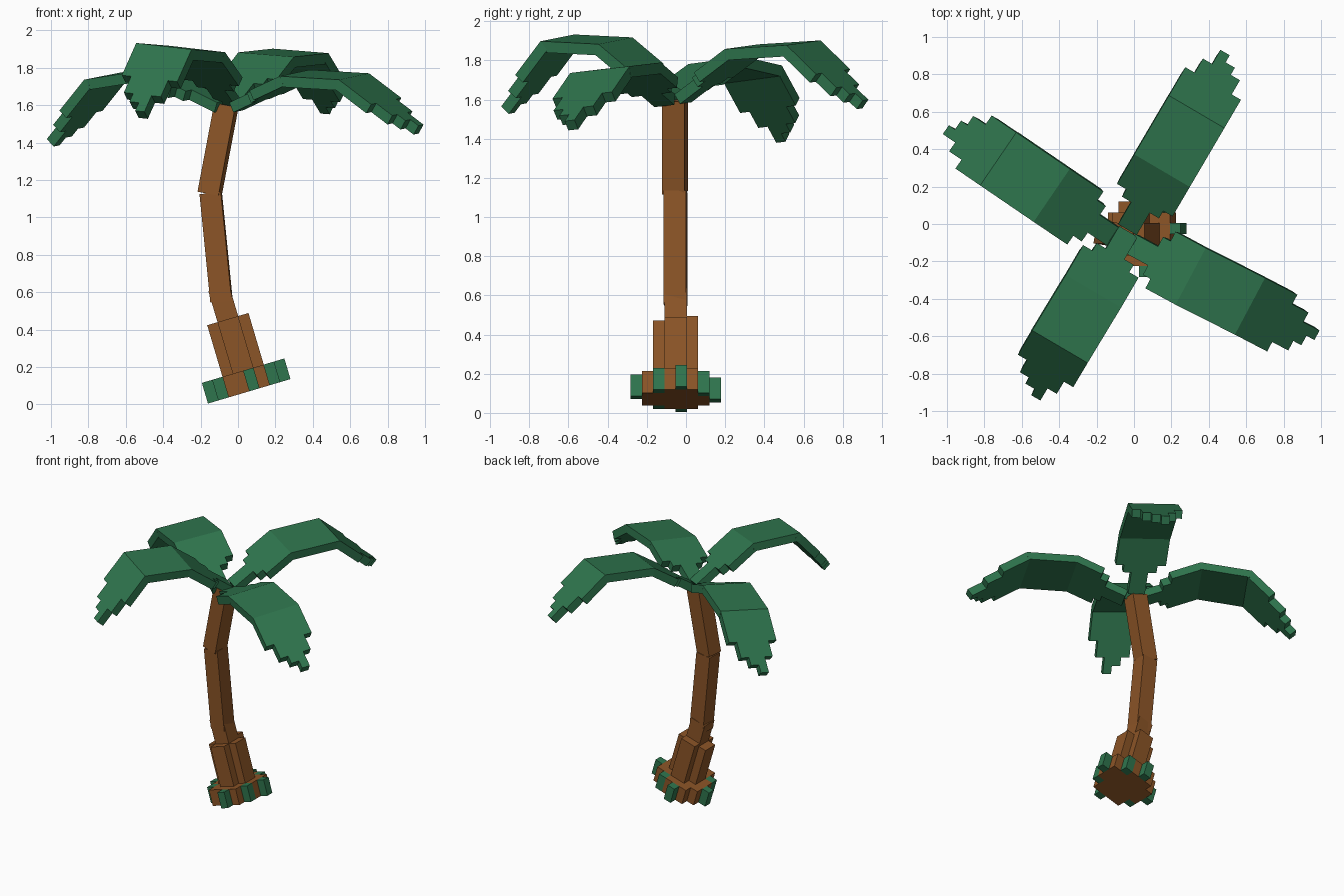
import bpy, bmesh, math
from mathutils import Vector, Matrix

if "Cube" in bpy.data.objects:
    bpy.data.objects.remove(bpy.data.objects["Cube"])

U = 0.0575  # block size shared by every part


def material(name, rgb):
    m = bpy.data.materials.new(name)
    m.diffuse_color = (*rgb, 1)
    m.use_nodes = True
    m.node_tree.nodes["Principled BSDF"].inputs["Base Color"].default_value = m.diffuse_color
    return m


GREEN = material("leaf green", (0.028, 0.178, 0.075))
BROWN = material("bark brown", (0.26, 0.09, 0.02))


def finish(bm, name, mat):
    bmesh.ops.recalc_face_normals(bm, faces=bm.faces)
    me = bpy.data.meshes.new(name)
    bm.to_mesh(me)
    bm.free()
    me.materials.append(mat)
    ob = bpy.data.objects.new(name, me)
    bpy.context.collection.objects.link(ob)
    return ob


def slab(bm, origin, a, b, depth, cols):
    """Stepped plate: column i covers cols[i] = (start, end) steps along a."""
    pts = []
    for i, (s, e) in enumerate(cols):
        pts += [(e, i), (e, i + 1)]
    for i, (s, e) in reversed(list(enumerate(cols))):
        pts += [(s, i + 1), (s, i)]
    pts = [p for k, p in enumerate(pts) if p != pts[k - 1]]
    top = [bm.verts.new(origin + a * x + b * y) for x, y in pts]
    low = [bm.verts.new(v.co + depth) for v in top]
    bm.faces.new(top)
    bm.faces.new(low[::-1])
    for k in range(len(top)):
        bm.faces.new((top[k - 1], low[k - 1], low[k], top[k]))


def box(bm, x, y, z, mat):
    vs = bmesh.ops.create_cube(bm, size=1)["verts"]
    for v in vs:
        c = [lo + (hi - lo) * (t + 0.5) for t, (lo, hi) in zip(v.co, (x, y, z))]
        v.co = mat @ Vector(c)


# Leaning frame shared by the root disc and the trunk foot, measured in blocks
base = (Matrix.Translation((0.06, -0.0525, 0.07))
        @ Matrix.Rotation(math.radians(-16.5), 4, 'Y') @ Matrix.Scale(U, 4))

# Root disc: stepped brown plate
bm = bmesh.new()
slab(bm, Vector((-4, -3, 2)), Vector((1, 0, 0)), Vector((0, 1, 0)), Vector((0, 0, -2)),
     [(2, 6), (2, 6), (1, 7), (1, 7), (1, 7), (2, 5)])
bm.transform(base)
finish(bm, "root_disc", BROWN)

# Grass tufts around the disc
bm = bmesh.new()
for i, j in [(4, 0), (1, 2), (6, 2), (0, 4), (7, 4), (5, 6), (3, 7)]:
    box(bm, (i - 4, i - 3), (j - 4, j - 3), (0, 2), base)
finish(bm, "grass_tufts", GREEN)

# Trunk foot: core with a buttress on each side
for name, x, y, top in [("trunk_core", (-1, 1), (-1, 1), 10),
                        ("left_buttress", (-2, -1), (-1, 1), 7),
                        ("right_buttress", (1, 2), (-1, 1), 7),
                        ("front_buttress", (-1, 1), (-2, -1), 7),
                        ("back_buttress", (-1, 1), (1, 2), 7.4)]:
    bm = bmesh.new()
    box(bm, x, y, (0.01, top), base)
    finish(bm, name, BROWN)

# Upper trunk segments, each leaning and twisting a little
for name, lo, hi, twist in [("middle_trunk", (-0.088, -0.054, 0.55), (-0.146, -0.054, 1.13), -3),
                            ("upper_trunk", (-0.152, -0.056, 1.125), (-0.062, -0.06, 1.6), -9)]:
    lo, hi = Vector(lo), Vector(hi)
    axis = hi - lo
    lean = math.atan2(axis.x, axis.z)
    m = (Matrix.Translation(lo) @ Matrix.Rotation(lean, 4, 'Y')
         @ Matrix.Rotation(math.radians(twist), 4, 'Z'))
    bm = bmesh.new()
    box(bm, (-U, U), (-U, U), (0, axis.length), m)
    finish(bm, name, BROWN)

# Fronds: stem end, flat middle and stepped tip along a bent centre line
STEM = [(4, 8), (3, 8), (0, 8), (0, 8), (3, 8), (4, 8)]
MIDDLE = [(0, 6)] * 6
TIP = [(0, 4), (0, 6), (0, 8), (0, 7), (0, 6), (0, 4)]


def frond(name, heading, roll, path):
    h = math.radians(heading)
    left = Vector((-math.sin(h), math.cos(h), roll)).normalized()
    path = [Vector(p) for p in path]
    bm = bmesh.new()
    for p, q, cols, n in zip(path, path[1:], (STEM, MIDDLE, TIP), (8, 6, 8)):
        a = q - p
        down = -a.cross(left).normalized() * U
        slab(bm, p + left * 3 * U, a / n, -left * U, down, cols)
    finish(bm, name, GREEN)


frond("back_right_frond", 59.6, 0.07,
      [(-0.035, -0.03, 1.63), (0.15, 0.285, 1.87), (0.335, 0.60, 1.89), (0.512, 0.902, 1.595)])
frond("front_left_frond", 239.6, -0.1,
      [(-0.03, -0.04, 1.63), (-0.217, -0.36, 1.90), (-0.396, -0.656, 1.915), (-0.55, -0.915, 1.57)])
frond("back_left_frond", 145.7, -0.11,
      [(-0.08, -0.09, 1.62), (-0.44, 0.153, 1.80), (-0.726, 0.348, 1.755), (-0.99, 0.528, 1.425)])
frond("front_right_frond", -28, 0.1,
      [(-0.02, -0.105, 1.62), (0.303, -0.28, 1.772), (0.62, -0.44, 1.753), (0.965, -0.62, 1.49)])
